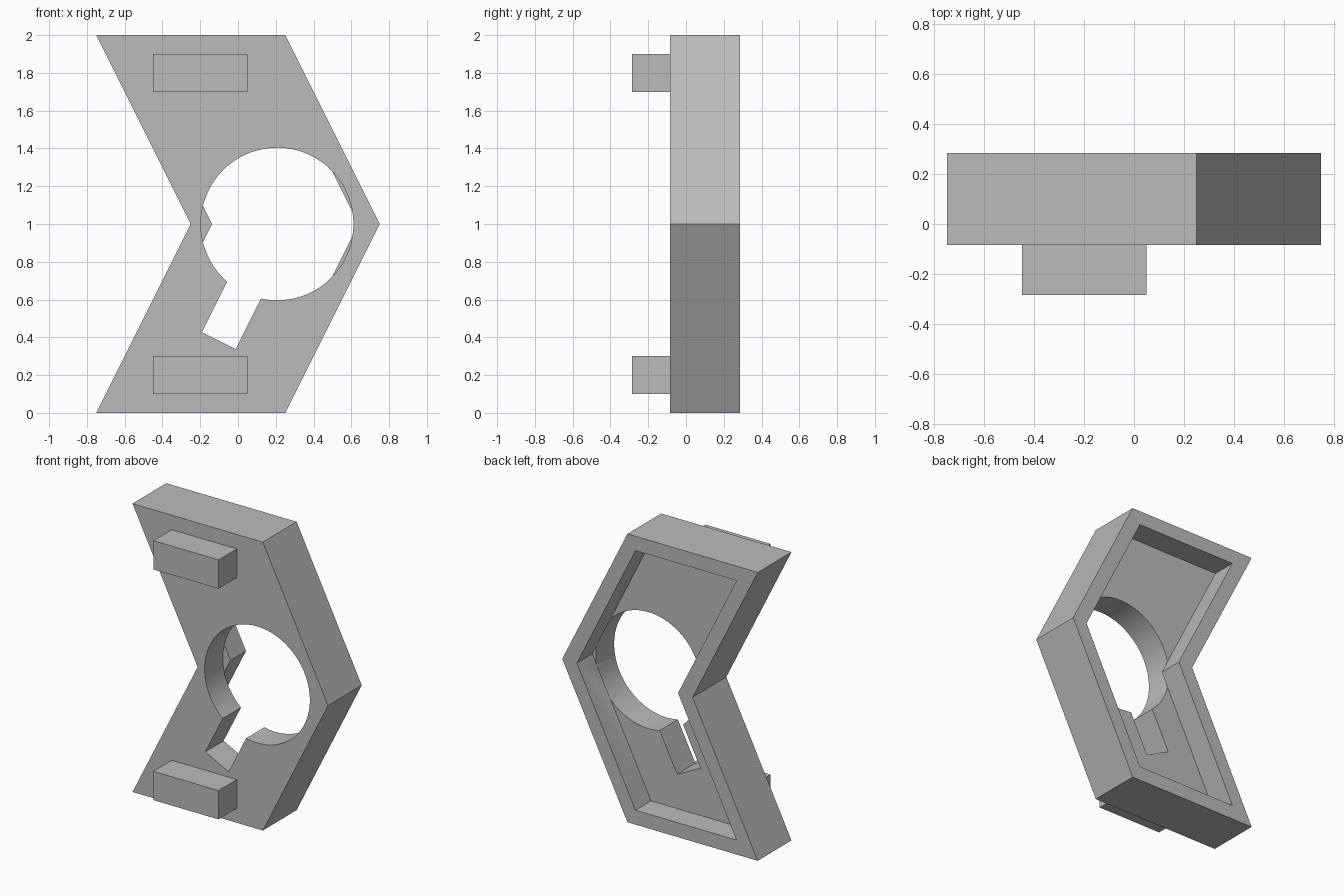
import bpy, bmesh, math
from mathutils import Vector

if "Cube" in bpy.data.objects:
    bpy.data.objects.remove(bpy.data.objects["Cube"], do_unlink=True)

FRONT, FLOOR, BACK = -0.085, 0.115, 0.285

grey = bpy.data.materials.new("plain_grey")
grey.use_nodes = True
grey.diffuse_color = (0.5, 0.5, 0.5, 1)
grey.node_tree.nodes["Principled BSDF"].inputs["Base Color"].default_value = (0.5, 0.5, 0.5, 1)


def prism(name, outline, y0, y1):
    """Extrude an (x, z) outline from y0 to y1."""
    bm = bmesh.new()
    face = bm.faces.new([bm.verts.new((x, y0, z)) for x, z in outline])
    ext = bmesh.ops.extrude_face_region(bm, geom=[face])
    moved = [v for v in ext["geom"] if isinstance(v, bmesh.types.BMVert)]
    bmesh.ops.translate(bm, verts=moved, vec=(0, y1 - y0, 0))
    bmesh.ops.recalc_face_normals(bm, faces=bm.faces)
    mesh = bpy.data.meshes.new(name)
    bm.to_mesh(mesh)
    bm.free()
    mesh.materials.append(grey)
    obj = bpy.data.objects.new(name, mesh)
    bpy.context.collection.objects.link(obj)
    return obj


def chevron(inset):
    """Chevron outline, with its walls moved inwards by inset."""
    side = inset * math.sqrt(5) / 2
    left, right, h = -0.25 + side, 0.75 - side, 1 - inset
    return [(left - h / 2, 1 - h), (right - h / 2, 1 - h), (right, 1),
            (right - h / 2, 1 + h), (left - h / 2, 1 + h), (left, 1)]


def keyhole(centre, radius, reach, half_width, steps=64):
    """Round hole with a straight slot running parallel to the lower wall."""
    c = Vector(centre)
    along = Vector((-1, -2)).normalized()
    across = Vector((-along.y, along.x))
    gap = math.asin(half_width / radius)
    pts = []
    for i in range(steps + 1):
        a = gap + (2 * math.pi - 2 * gap) * i / steps
        pts.append(c + radius * (math.cos(a) * along + math.sin(a) * across))
    pts += [c + reach * along - half_width * across,
            c + reach * along + half_width * across]
    return [tuple(p) for p in pts]


# Body with a back pocket and a keyhole through its floor only
body = prism("chevron_body", chevron(0), FRONT, BACK)
cutters = [prism("pocket_cutter", chevron(0.1), FLOOR, BACK + 0.2),
           prism("keyhole_cutter", keyhole((0.207, 1), 0.404, 0.69, 0.1), FRONT - 0.2, FLOOR)]
for cutter in cutters:
    cutter.hide_render = True
    cutter.hide_viewport = True
    mod = body.modifiers.new(cutter.name, "BOOLEAN")
    mod.operation = "DIFFERENCE"
    mod.solver = "EXACT"
    mod.object = cutter

# Apply the cuts, then remove the cutters
bpy.context.view_layer.update()
graph = bpy.context.evaluated_depsgraph_get()
mesh = bpy.data.meshes.new_from_object(body.evaluated_get(graph))
body.modifiers.clear()
body.data = mesh
for cutter in cutters:
    bpy.data.objects.remove(cutter, do_unlink=True)

# Smooth hole wall, sharp corners
bpy.ops.object.select_all(action="DESELECT")
body.select_set(True)
bpy.context.view_layer.objects.active = body
bpy.ops.object.shade_smooth_by_angle(angle=math.radians(30))

# Front pegs
for name, z in (("lower_peg", 0.1), ("upper_peg", 1.7)):
    prism(name, [(-0.45, z), (0.05, z), (0.05, z + 0.2), (-0.45, z + 0.2)], FRONT - 0.2, FRONT)
